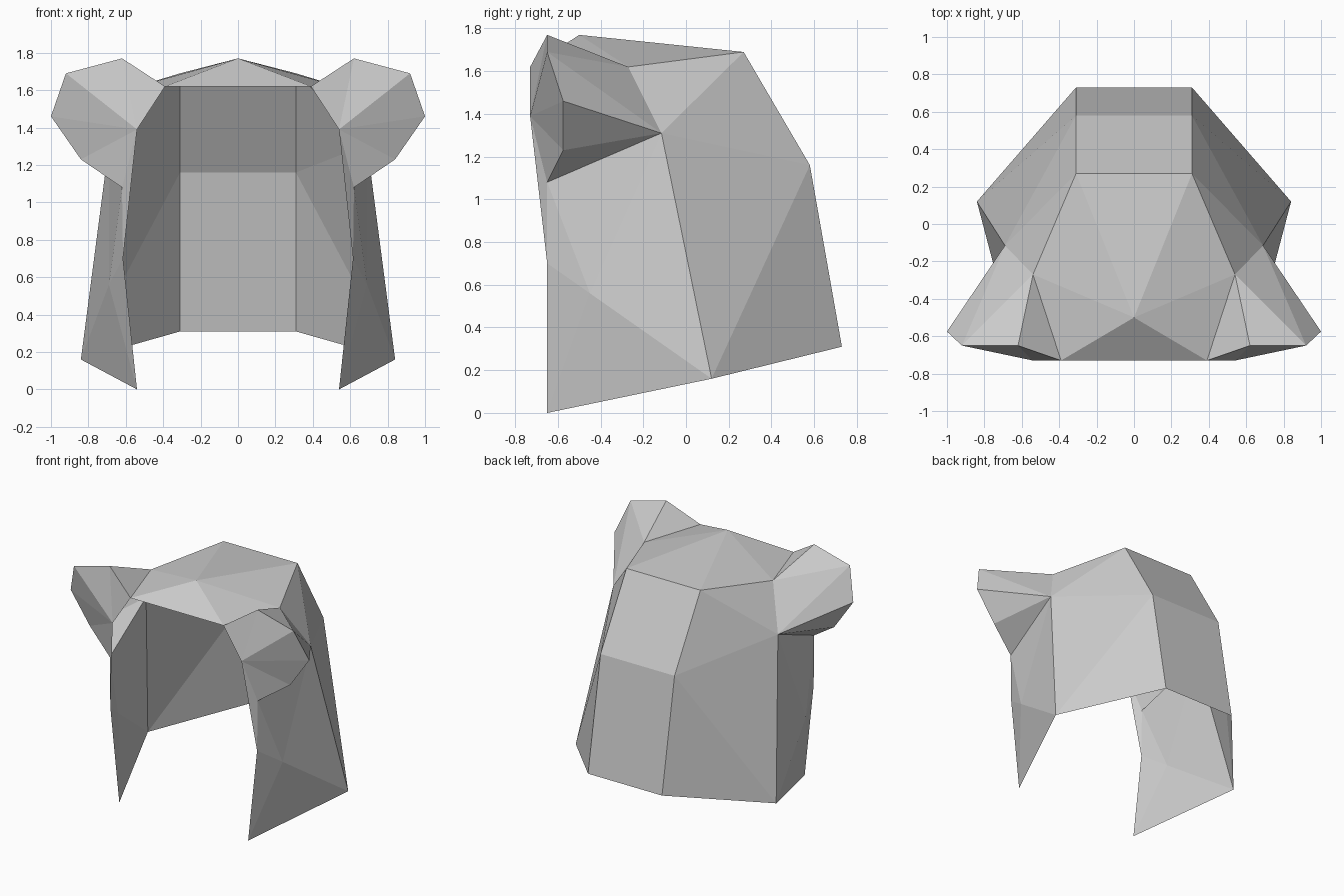
import bpy
import bmesh
from mathutils import Vector

cube = bpy.data.objects.get("Cube")
if cube:
    bpy.data.objects.remove(cube, do_unlink=True)

# One plain grey for the whole shell
grey = bpy.data.materials.new("light_grey")
grey.use_nodes = True
grey.diffuse_color = (0.6, 0.6, 0.6, 1)
bsdf = next(n for n in grey.node_tree.nodes if n.type == 'BSDF_PRINCIPLED')
bsdf.inputs["Base Color"].default_value = (0.6, 0.6, 0.6, 1)
bsdf.inputs["Roughness"].default_value = 0.9

# Named corners of the left half
P = {
    "peak": (0, -.50, 1.77),
    "brow": (.39, -.73, 1.62),
    "temple": (.54, -.73, 1.39),
    "cheek": (.615, -.65, .70),
    "tip": (.54, -.65, 0),
    "bulge": (.69, -.45, .56),
    "hem": (.84, .12, .16),
    "crown": (.54, -.27, 1.62),
    "side": (.69, -.115, 1.31),
    "back_top": (.31, .27, 1.69),
    "back_mid": (.31, .58, 1.16),
    "back_low": (.31, .73, .31),
    "ear_a": (.62, -.65, 1.77),
    "ear_b": (.92, -.65, 1.69),
    "ear_c": (1, -.575, 1.46),
    "ear_d": (.84, -.575, 1.23),
    "ear_e": (.62, -.65, 1.08),
}


def build(name, half, bridges=()):
    """Make faces for the left half, their mirror, and strips across the middle."""
    bm = bmesh.new()
    verts = {}

    def corner(key, sign):
        x, y, z = P[key]
        spot = (round(x * sign, 4) + 0.0, y, z)
        if spot not in verts:
            verts[spot] = bm.verts.new(Vector(spot))
        return verts[spot]

    for text in half:
        keys = text.split()
        bm.faces.new([corner(k, 1) for k in keys])
        bm.faces.new([corner(k, -1) for k in reversed(keys)])
    for text in bridges:
        keys = text.split()
        left = [corner(k, 1) for k in keys]
        right = [corner(k, -1) for k in reversed(keys) if P[k][0] > 0]
        bm.faces.new(left + right)
    mesh = bpy.data.meshes.new(name)
    bm.to_mesh(mesh)
    bm.free()
    mesh.materials.append(grey)
    obj = bpy.data.objects.new(name, mesh)
    bpy.context.collection.objects.link(obj)
    return obj


# Top of the hood, with the small dark triangle over the brow
build("crown_panel",
      ["brow crown peak", "peak crown back_top"],
      ["brow peak", "back_top peak"])

# Back wall and rear side panels
build("back_panel",
      ["crown side back_top", "back_top side back_mid",
       "back_mid side hem", "back_mid hem back_low"],
      ["back_top back_mid", "back_mid back_low"])

# Hanging side flaps, slightly bulged
build("side_flaps",
      ["temple cheek ear_e", "cheek tip bulge", "tip hem bulge",
       "cheek bulge ear_e", "ear_e bulge side", "bulge hem side"])

# Ears: a front fan around the temple and a rear fan around the side corner
rim = ["ear_a", "ear_b", "ear_c", "ear_d", "ear_e"]
ear_faces = ["brow temple ear_a", "brow ear_a crown",
             "crown ear_a ear_b", "crown ear_b side"]
ear_faces += [f"temple {b} {a}" for a, b in zip(rim, rim[1:])]
ear_faces += [f"side {a} {b}" for a, b in zip(rim[1:], rim[2:])]
build("ears", ear_faces)
